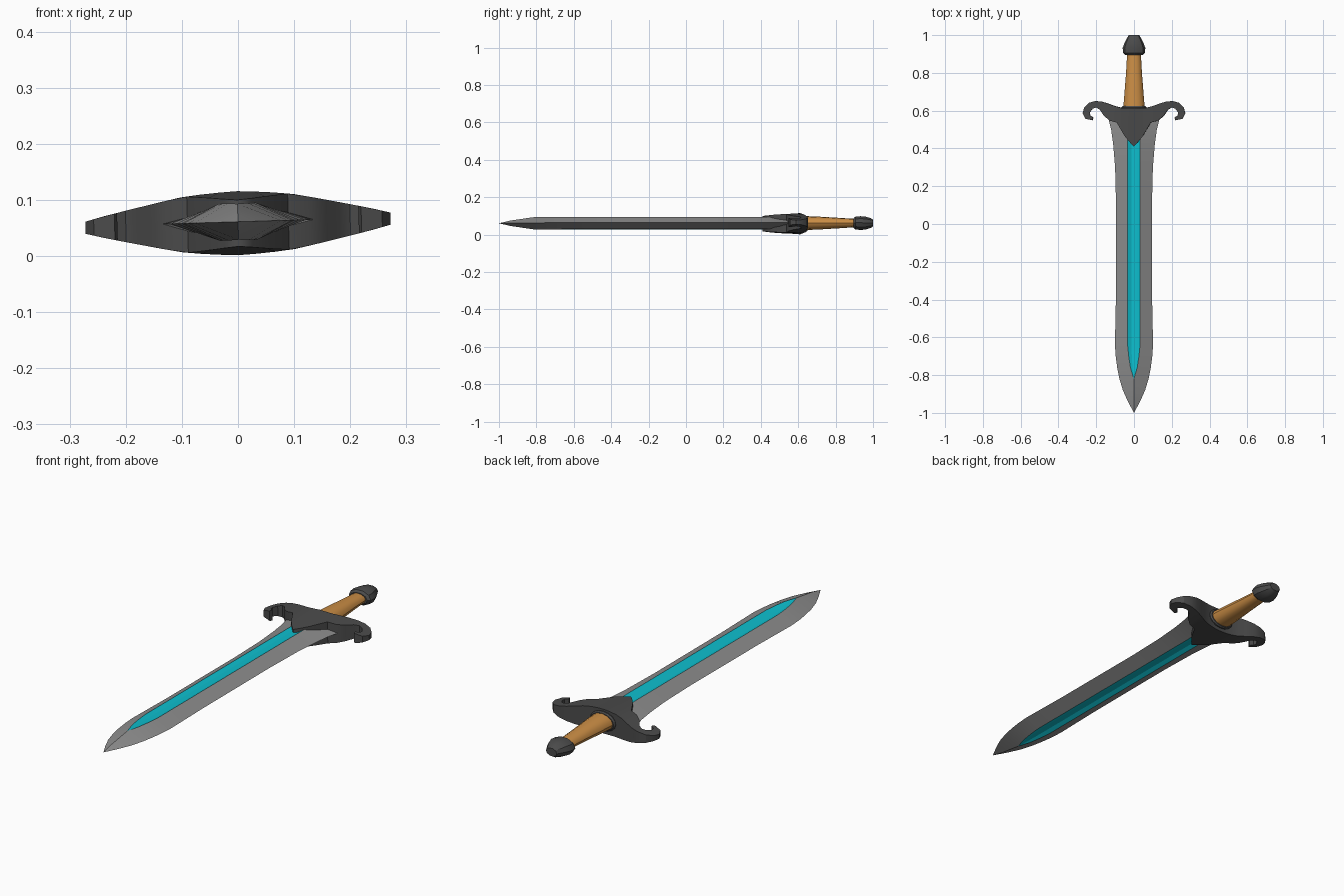
import bpy, bmesh, math

if "Cube" in bpy.data.objects:
    bpy.data.objects.remove(bpy.data.objects["Cube"])

TILT, MID = -0.03, 0.0585   # slight roll of the sword about its length, centre height


def material(name, rgb):
    m = bpy.data.materials.new(name)
    m.diffuse_color = (*rgb, 1)
    m.use_nodes = True
    m.node_tree.nodes["Principled BSDF"].inputs["Base Color"].default_value = m.diffuse_color
    return m


STEEL = material("steel_grey", (0.27, 0.27, 0.27))
CYAN = material("cyan_inlay", (0.004, 0.52, 0.62))
DARK = material("dark_iron", (0.07, 0.07, 0.07))
WOOD = material("tan_grip", (0.60, 0.27, 0.06))


def loft(name, rings, mats, strip_mat=lambda k: 0, z=MID, mirror=False, caps=(True, True), angle=30):
    """Skin equal-length point rings into one object."""
    n = len(rings[0])
    bm = bmesh.new()
    vs = [[bm.verts.new(p) for p in r] for r in rings]
    for a, b in zip(vs, vs[1:]):
        for k in range(n):
            f = bm.faces.new((a[k], a[(k + 1) % n], b[(k + 1) % n], b[k]))
            f.material_index = strip_mat(k)
    if caps[0]:
        bm.faces.new(vs[0])
    if caps[1]:
        bm.faces.new(vs[-1])
    bmesh.ops.remove_doubles(bm, verts=bm.verts, dist=1e-5)
    bmesh.ops.recalc_face_normals(bm, faces=bm.faces)
    me = bpy.data.meshes.new(name)
    bm.to_mesh(me)
    bm.free()
    for m in mats:
        me.materials.append(m)
    ob = bpy.data.objects.new(name, me)
    bpy.context.collection.objects.link(ob)
    ob.location.z = z
    ob.rotation_euler.y = TILT
    if mirror:
        ob.modifiers.new("mirror", 'MIRROR').use_clip = True
    bpy.ops.object.select_all(action='DESELECT')
    ob.select_set(True)
    bpy.context.view_layer.objects.active = ob
    bpy.ops.object.shade_smooth_by_angle(angle=math.radians(angle))
    return ob


def lerp_table(table, x):
    for (x0, v0), (x1, v1) in zip(table, table[1:]):
        if x <= x1:
            return v0 + (v1 - v0) * (x - x0) / (x1 - x0)
    return table[-1][1]


# Blade: y, half width, half thickness, half width of groove, groove depth
stations = [(-1.0, 0, 0, 0, 0), (-0.94, .032, .014, 0, 0), (-0.88, .059, .023, 0, 0),
            (-0.82, .077, .032, 0, 0), (-0.76, .089, .033, .018, .004),
            (-0.70, .097, .033, .027, .007), (-0.64, .101, .033, .033, .009),
            (-0.40, .096, .033, .033, .009), (0.10, .095, .033, .033, .009),
            (0.30, .100, .033, .033, .009), (0.42, .110, .033, .033, .009),
            (0.50, .121, .031, .033, .009), (0.555, .135, .026, .033, .007)]
rings = []
for y, w, t, f, g in stations:
    h = t - g
    rings.append([(-w, y, 0), (-f, y, t), (-f * .4, y, h), (f * .4, y, h), (f, y, t),
                  (w, y, 0), (f, y, -t), (f * .4, y, -h), (-f * .4, y, -h), (-f, y, -t)])
loft("blade", rings, [STEEL, CYAN], lambda k: 1 if k in (1, 2, 3, 6, 7, 8) else 0, z=0.061,
     caps=(False, True), angle=15)

# Guard: half of it as a strip of (rear edge, front edge) pairs curling into the hook
pairs = [((0, .612), (0, .41)), ((.03, .612), (.025, .437)), ((.065, .615), (.05, .468)),
         ((.10, .624), (.09, .537)), ((.135, .637), (.127, .547)), ((.17, .648), (.158, .572)),
         ((.205, .651), (.18, .605)), ((.24, .641), (.20, .617)), ((.263, .617), (.22, .61)),
         ((.272, .587), (.234, .59)), ((.257, .557), (.231, .573)), ((.22, .549), (.215, .564))]
thick = [(0, .057), (.05, .0545), (.1, .049), (.14, .041), (.2, .028), (.24, .019), (.275, .010)]


def guard_t(p):
    drop = max(0, .53 - p[1]) * .13     # thinner towards the point over the blade
    return lerp_table(thick, p[0]) - drop


loft("guard", [[(*a, guard_t(a)), (*b, guard_t(b)), (*b, -guard_t(b)), (*a, -guard_t(a))]
               for a, b in pairs], [DARK], mirror=True, caps=(False, True))


# Grip, collar and pommel: oval sections of (y, half width, half depth)
def oval(name, profile, mat, sides, angle=30):
    turn = [2 * math.pi * k / sides for k in range(sides)]
    loft(name, [[(w * math.cos(a), y, d * math.sin(a)) for a in turn] for y, w, d in profile],
         [mat], z=0.062, angle=angle)


oval("collar", [(.595, .066, .045), (.617, .066, .045), (.624, .060, .040)], DARK, 16)
oval("grip", [(.61, .057, .038), (.70, .050, .035), (.80, .042, .029), (.91, .036, .022)], WOOD, 12, 35)
oval("pommel", [(.895, .046, .026), (.905, .058, .035), (.932, .060, .038), (.96, .050, .036),
                (.988, .035, .027), (1.0, .028, .019)], DARK, 10)
